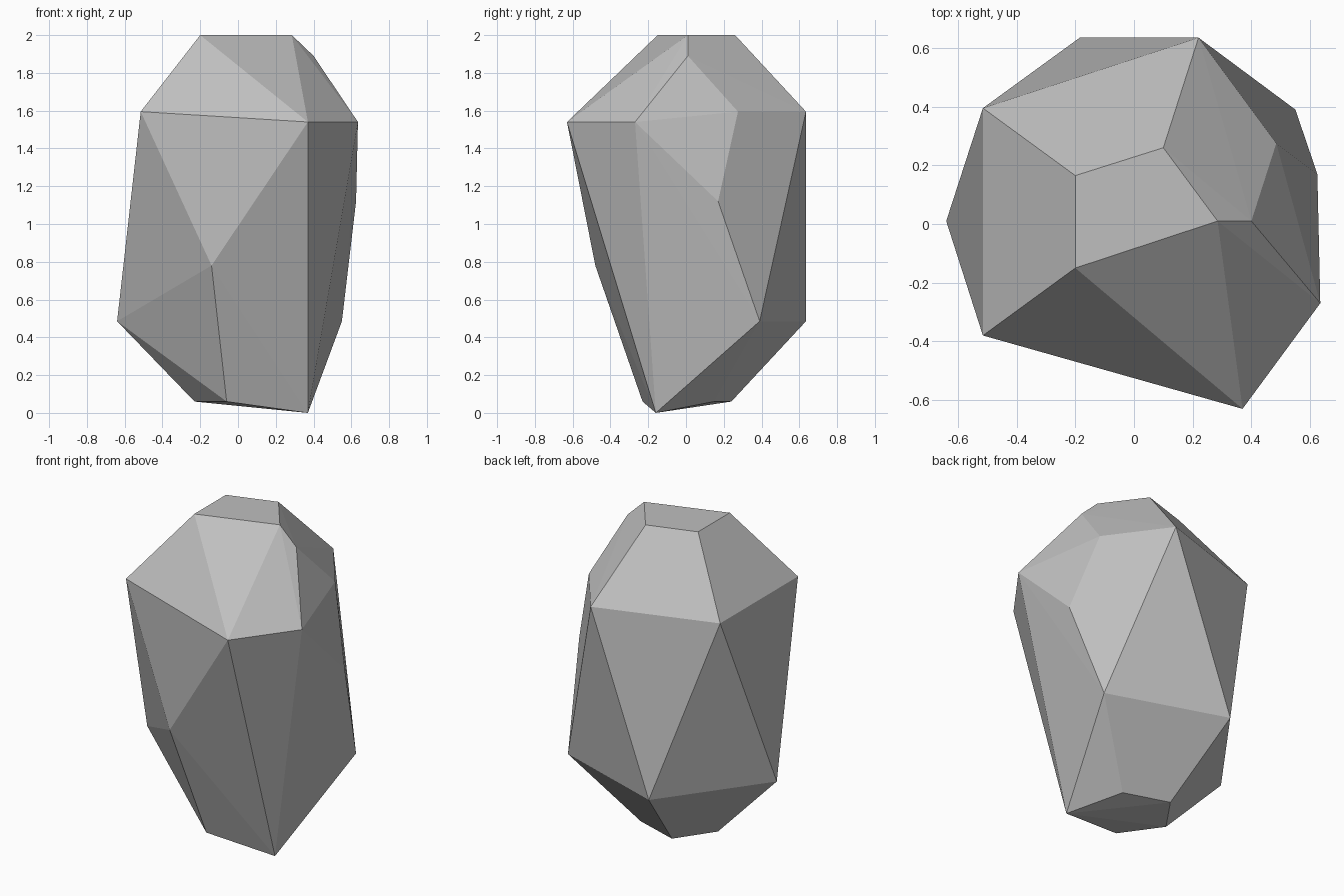
import bpy
import bmesh
import math

# Remove the default cube only
default_cube = bpy.data.objects.get("Cube")
if default_cube:
    bpy.data.objects.remove(default_cube, do_unlink=True)


def make_material(name, grey):
    """One flat colour, shared by the viewport and the shader."""
    material = bpy.data.materials.new(name)
    material.use_nodes = True
    colour = (grey, grey, grey, 1)
    material.diffuse_color = colour
    shader = material.node_tree.nodes["Principled BSDF"]
    shader.inputs["Base Color"].default_value = colour
    return material


def level(height, *corners):
    """Corner points of the stone that share one height."""
    return [(x, y, height) for x, y in corners]


def make_faceted_stone(name, points, material):
    """Wrap the corner points in a convex, flat-shaded shell."""
    shell = bmesh.new()
    for point in points:
        shell.verts.new(point)
    hull = bmesh.ops.convex_hull(shell, input=shell.verts[:])
    inside = [item for item in hull["geom_interior"]
              if isinstance(item, bmesh.types.BMVert)]
    bmesh.ops.delete(shell, geom=inside, context="VERTS")

    # Merge triangles that lie in one plane into clean facets
    bmesh.ops.dissolve_limit(shell, angle_limit=math.radians(1),
                             verts=shell.verts[:], edges=shell.edges[:])
    bmesh.ops.recalc_face_normals(shell, faces=shell.faces[:])
    for face in shell.faces:
        face.smooth = False

    mesh = bpy.data.meshes.new(name)
    shell.to_mesh(mesh)
    shell.free()
    mesh.materials.append(material)
    stone = bpy.data.objects.new(name, mesh)
    bpy.context.scene.collection.objects.link(stone)
    return stone


# Crown: flat top and the small chipped corner beside it
crown = level(2, (-.2, .165), (-.2, -.15), (.285, .01), (.1, .26))
crown += level(1.89, (.4, .01))

# Shoulders: the widest corners of the upper half
shoulders = level(1.595, (-.515, .395), (-.515, -.38), (.22, .635), (.485, .275))
shoulders += level(1.54, (.37, -.63), (.635, -.27))

# Flanks: side corners between shoulders and base
flanks = level(1.12, (.625, .17)) + level(.78, (-.14, -.48))
flanks += level(.485, (-.185, .635), (-.64, .01), (.55, .39))

# Base: slightly tilted underside and its lowest tip
base = level(.06, (.21, .15), (-.07, .24), (-.23, .01), (-.06, -.23))
base += level(0, (.37, -.16))

stone_grey = make_material("stone grey", .52)
make_faceted_stone("rock", crown + shoulders + flanks + base, stone_grey)
